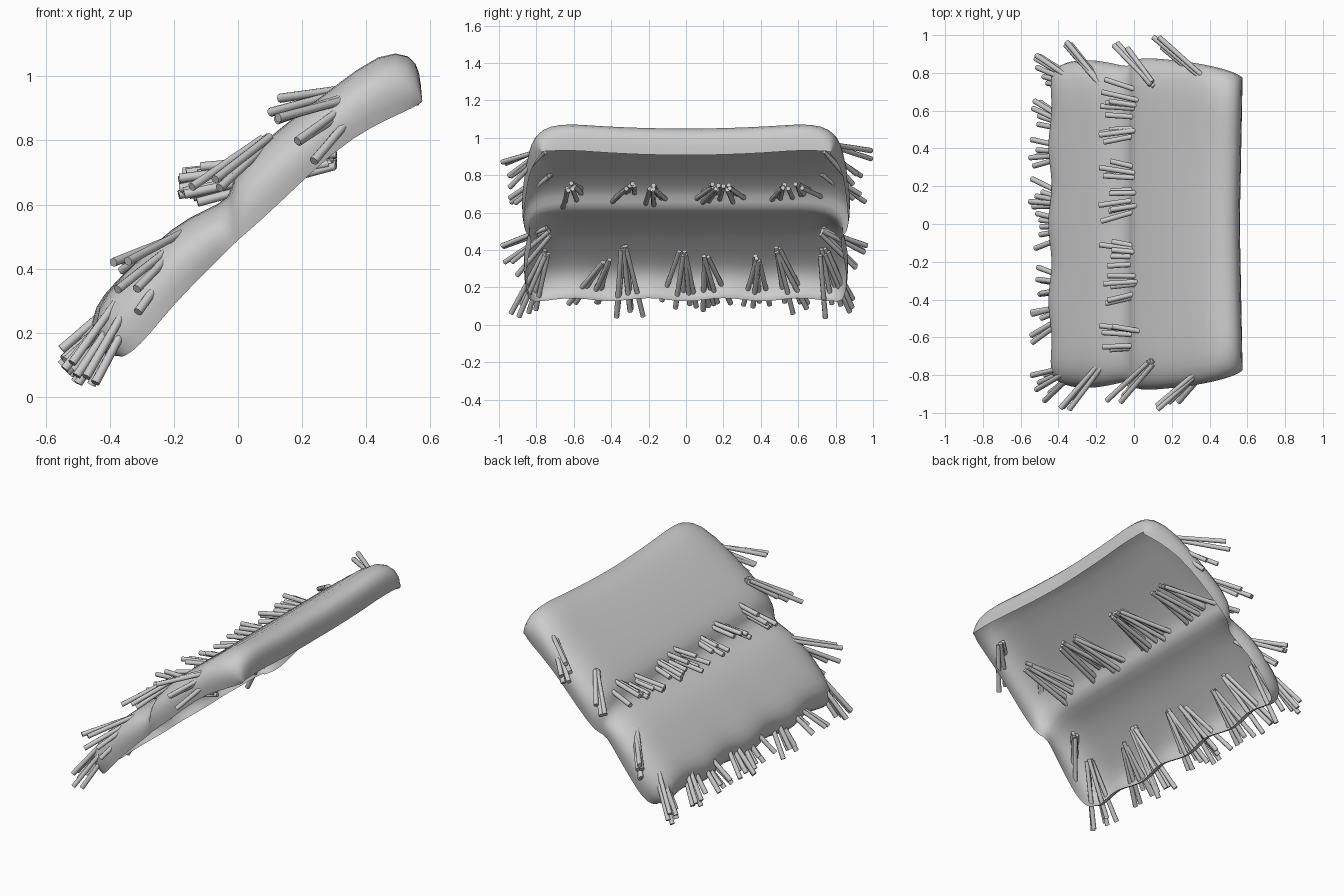
import bpy, bmesh, math, random
from mathutils import Vector

if "Cube" in bpy.data.objects:
    bpy.data.objects.remove(bpy.data.objects["Cube"])

random.seed(4)

# Slope stations: top x, top z, side rim x, side rim z, half width
STATIONS = [
    (.575, .915, .575, .92, .78), (.572, 1.0, .56, .91, .79), (.545, 1.055, .52, .89, .81),
    (.45, 1.065, .42, .845, .84), (.30, .968, .30, .77, .865), (.12, .83, .12, .595, .885),
    (.03, .75, .03, .515, .885), (-.02, .69, .0, .49, .87), (-.02, .62, -.03, .46, .835),
    (-.10, .585, -.10, .39, .855), (-.20, .535, -.20, .29, .875), (-.33, .41, -.28, .19, .875),
    (-.42, .32, -.33, .14, .86), (-.455, .245, -.36, .125, .835), (-.43, .15, -.37, .125, .80),
    (-.38, .135, -.36, .13, .79)]
# Across the slope: width fraction, drop fraction
HALF = [(.12, 0), (.25, 0), (.37, 0), (.5, 0), (.62, 0), (.75, 0), (.88, .04),
        (.97, .25), (1, .6), (.98, 1)]
ACROSS = [(-w, d) for w, d in reversed(HALF)] + [(0, 0)] + HALF


def thatch_shell():
    bm = bmesh.new()
    rows = []
    for i, (tx, tz, bx, bz, hw) in enumerate(STATIONS):
        row = []
        for w, d in ACROSS:
            y = w * hw
            x, z = tx + (bx - tx) * d, tz + (bz - tz) * d
            if i < 4:                                  # top edge dips at the middle
                z += .025 * (min(abs(w) / .75, 1) ** 2 - .3) * (1 - d)
                x -= .015 * (1 - abs(w))
            if i > 10:                                 # scalloped eave
                k = min((i - 10) / 4, 1) * (1 - d)
                x -= .018 * k * math.cos(y * 15.5)
                z -= .012 * k * math.cos(y * 15.5)
            row.append(bm.verts.new((x, y, z)))
        rows.append(row)
    for a, b in zip(rows, rows[1:]):
        for j in range(len(a) - 1):
            bm.faces.new((a[j], a[j + 1], b[j + 1], b[j]))
    bmesh.ops.recalc_face_normals(bm, faces=bm.faces)
    if sum(f.normal.z for f in bm.faces) < 0:
        bmesh.ops.reverse_faces(bm, faces=bm.faces)
    for f in bm.faces:
        f.smooth = True
    me = bpy.data.meshes.new("thatch_shell")
    bm.to_mesh(me)
    bm.free()
    ob = bpy.data.objects.new("thatch_shell", me)
    bpy.context.collection.objects.link(ob)
    mod = ob.modifiers.new("smooth", 'SUBSURF')
    mod.levels = mod.render_levels = 1


def straw(bm, a, b, r=.0125, n=8):
    a, b = Vector(a), Vector(b)
    q = (b - a).to_track_quat('Z', 'Y')
    rings = []
    for p, rad in ((a, r), (b, r * 1.15)):
        rings.append([bm.verts.new(p + q @ Vector((rad * math.cos(t), rad * math.sin(t), 0)))
                      for t in (2 * math.pi * k / n for k in range(n))])
    for k in range(n):
        m = (k + 1) % n
        bm.faces.new((rings[0][k], rings[0][m], rings[1][m], rings[1][k]))
    bm.faces.new(rings[0][::-1])
    bm.faces.new(rings[1])


def bundles(name, items):
    # each item: root point, middle tip point, fan vector, number of straws
    bm = bmesh.new()
    for root, tip, fan, n in items:
        for k in range(n):
            t = 2 * k / (n - 1) - 1
            jit = Vector([random.uniform(-.035, .035) for _ in range(3)])
            a = Vector(root) + Vector(fan) * t * .15 + jit * .5
            b = Vector(tip) + Vector(fan) * t + jit
            b.y = max(-.99, min(.99, b.y))
            b.z = max(.015, b.z)
            straw(bm, a, b)
    me = bpy.data.meshes.new(name)
    bm.to_mesh(me)
    bm.free()
    ob = bpy.data.objects.new(name, me)
    bpy.context.collection.objects.link(ob)
    bpy.context.view_layer.objects.active = ob
    ob.select_set(True)
    bpy.ops.object.shade_smooth_by_angle(angle=math.radians(60))
    ob.select_set(False)


thatch_shell()

# Straw along the lower eave
bundles("eave_straw", [((-.28, y0, z0), (-.52, y1, z1), (0, .08, .01), 5)
        for y0, z0, y1, z1 in
        ((-.42, .34, -.52, .13), (-.33, .41, -.31, .06), (-.01, .38, -.02, .11),
         (.10, .37, .15, .12), (.38, .36, .37, .13), (.48, .40, .58, .10))]
        + [((-.29, s * .74, .39), (-.49, s * .84, .09), (-.02, .07, .02), 6) for s in (-1, 1)])

# Straw under the edge of the upper tier
bundles("middle_straw", [((.29, y0, .74), (-.15, y1, .665), (0, .065, .025), 5) for y0, y1 in
        ((-.62, -.6), (-.3, -.36), (-.19, -.17), (.15, .07), (.22, .26), (.52, .48), (.6, .68))])

# Straw poking out of both sides
side = []
for s in (-1, 1):
    side += [((.37, s * .76, .94), (.16, s * .95, .83), (-.05, s * .03, .07), 5),
             ((.09, s * .74, .80), (-.07, s * .92, .665), (-.06, s * .04, -.03), 5),
             ((-.17, s * .73, .50), (-.35, s * .94, .36), (-.03, s * .04, .07), 5)]
bundles("side_straw", side)
